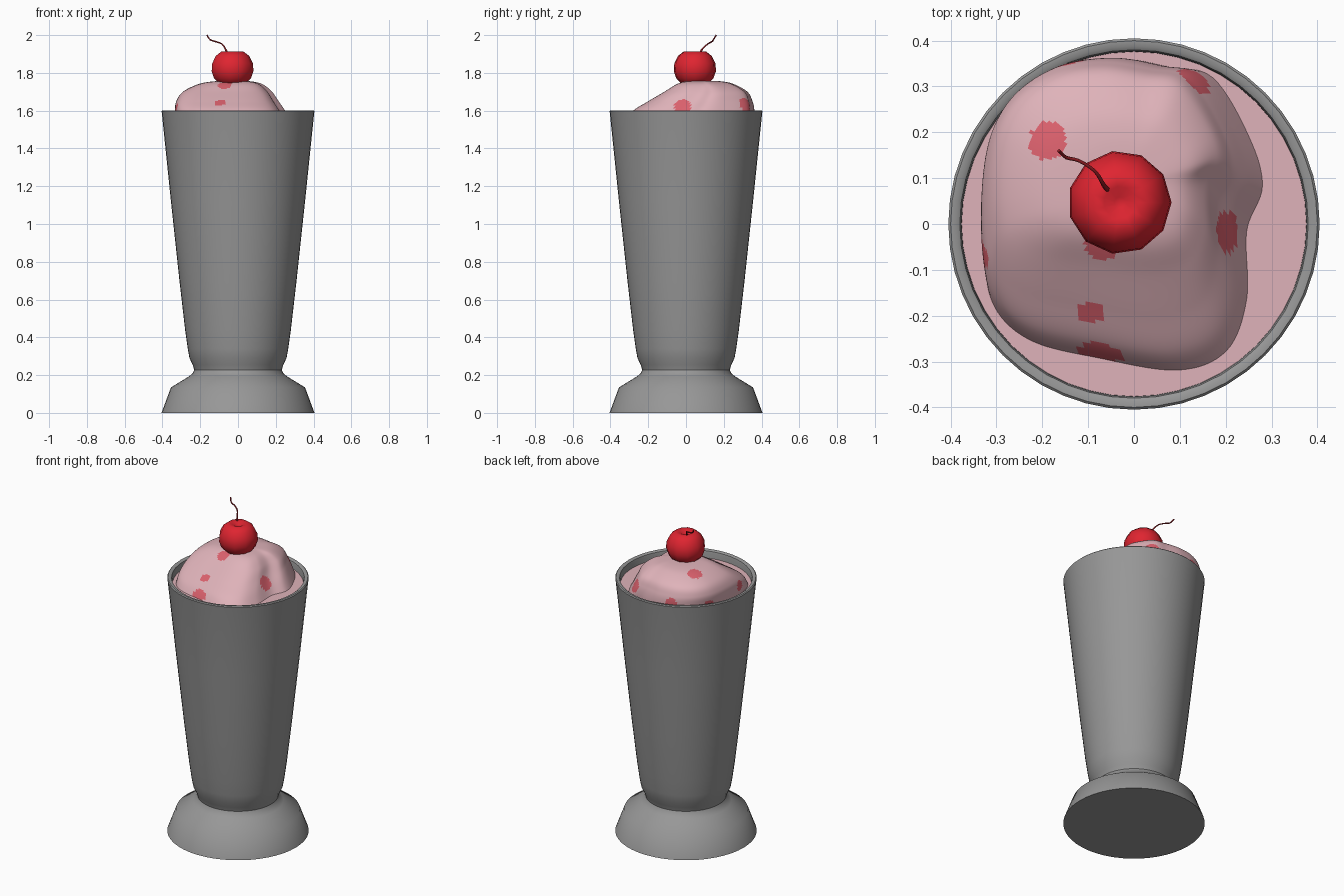
import bpy, bmesh, math
from mathutils import Vector

if "Cube" in bpy.data.objects:
    bpy.data.objects.remove(bpy.data.objects["Cube"])


def material(name, rgb):
    m = bpy.data.materials.new(name)
    m.diffuse_color = (*rgb, 1)
    m.use_nodes = True
    m.node_tree.nodes["Principled BSDF"].inputs["Base Color"].default_value = m.diffuse_color
    return m


METAL = material("grey metal", (0.31, 0.31, 0.31))
PINK = material("pink cream", (0.74, 0.45, 0.49))
SPOT = material("berry pink", (0.72, 0.12, 0.155))
RED = material("cherry red", (0.74, 0.018, 0.03))
STEM = material("dark red stem", (0.28, 0.012, 0.017))


def make(name, verts, faces, mats, angle=40):
    me = bpy.data.meshes.new(name)
    me.from_pydata(verts, [], faces)
    bm = bmesh.new()
    bm.from_mesh(me)
    bmesh.ops.recalc_face_normals(bm, faces=bm.faces)
    bm.to_mesh(me)
    bm.free()
    ob = bpy.data.objects.new(name, me)
    bpy.context.collection.objects.link(ob)
    for m in mats:
        me.materials.append(m)
    bpy.ops.object.select_all(action='DESELECT')
    ob.select_set(True)
    bpy.context.view_layer.objects.active = ob
    bpy.ops.object.shade_smooth_by_angle(angle=math.radians(angle))
    return ob


def skin(rings, cap_start=True, cap_end=True):
    """Join equal-sized point rings into a closed surface."""
    n = len(rings[0])
    verts = [p for r in rings for p in r]
    faces = [(k * n + i, k * n + (i + 1) % n, (k + 1) * n + (i + 1) % n, (k + 1) * n + i)
             for k in range(len(rings) - 1) for i in range(n)]
    if cap_start:
        faces.append(tuple(range(n))[::-1])
    if cap_end:
        faces.append(tuple(range(len(verts) - n, len(verts))))
    return verts, faces


def circle(r, z, n, cx=0, cy=0):
    return [(cx + r * math.cos(2 * math.pi * i / n), cy + r * math.sin(2 * math.pi * i / n), z)
            for i in range(n)]


def spline(pts, steps, closed):
    """Catmull-Rom curve through tuples of any length."""
    n, out = len(pts), []
    for i in range(n if closed else n - 1):
        ids = [(i + k) % n if closed else min(max(i + k, 0), n - 1) for k in (-1, 0, 1, 2)]
        a, b, c, d = (pts[j] for j in ids)
        for s in range(steps):
            t = s / steps
            out.append(tuple(0.5 * (2 * q + (r - p) * t + (2 * p - 5 * q + 4 * r - u) * t * t
                                    + (3 * q - p - 3 * r + u) * t ** 3)
                             for p, q, r, u in zip(a, b, c, d)))
    if not closed:
        out.append(pts[-1])
    return out


# Footed metal cup with a rounded rim and open top
cup = [(0.405, 0), (0.355, 0.135), (0.26, 0.193), (0.24, 0.21), (0.232, 0.228), (0.24, 0.255),
       (0.257, 0.29), (0.266, 0.34), (0.28, 0.44), (0.31, 0.70), (0.355, 1.12), (0.403, 1.585),
       (0.405, 1.597), (0.400, 1.602), (0.388, 1.602), (0.380, 1.597), (0.377, 1.585), (0.374, 1.50)]
make("cup", *skin([circle(r, z, 48) for r, z in cup], cap_end=False), [METAL])

# Milkshake surface just below the rim
make("milkshake_surface", *skin([circle(0.376, 1.53, 48), circle(0.377, 1.555, 48)]), [PINK])

# Lumpy scoop: one irregular outline squeezed through several levels
outline = [(0.29, 0.08), (0.26, 0.19), (0.18, 0.32), (0.08, 0.345), (-0.03, 0.363), (-0.15, 0.345),
           (-0.25, 0.28), (-0.31, 0.18), (-0.333, 0.05), (-0.33, -0.10), (-0.30, -0.20),
           (-0.22, -0.265), (-0.08, -0.30), (0.10, -0.328), (0.21, -0.285), (0.255, -0.17), (0.255, -0.02)]
outline = spline(outline, 8, True)
# level: z, x min, x max, y min, y max
levels = [(1.54, -0.328, 0.29, -0.33, 0.36), (1.60, -0.332, 0.25, -0.28, 0.362),
          (1.65, -0.325, 0.215, -0.20, 0.352), (1.70, -0.29, 0.18, -0.115, 0.325),
          (1.74, -0.21, 0.13, -0.05, 0.255), (1.755, -0.13, 0.07, 0.00, 0.19),
          (1.758, -0.05, -0.01, 0.06, 0.10)]
rings = []
for z, x0, x1, y0, y1 in spline(levels, 9, False):
    rings.append([(x0 + (x1 - x0) * (x + 0.333) / 0.623, y0 + (y1 - y0) * (y + 0.328) / 0.691, z)
                  for x, y in outline])
scoop = make("ice_cream_scoop", *skin(rings), [PINK, SPOT], 80)

# Berry flecks: scoop faces close to each centre
spots = [(-0.19, 0.185, 1.75, 0.042), (0.13, 0.32, 1.63, 0.042), (0.225, -0.02, 1.63, 0.045),
         (-0.09, -0.195, 1.655, 0.030), (-0.32, -0.07, 1.61, 0.030), (-0.07, -0.295, 1.58, 0.045),
         (-0.07, -0.05, 1.74, 0.035), (-0.14, 0.34, 1.60, 0.035), (-0.30, 0.20, 1.585, 0.033)]
polys = scoop.data.polygons
for x, y, z, r in spots:
    c = Vector((x, y, z))
    c = min((p.center for p in polys), key=lambda q: (q - c).length).copy()
    for p in polys:
        if (p.center - c).length < r:
            p.material_index = 1

# Cherry with a dimpled top
cherry = [(0.03, 1.728), (0.07, 1.742), (0.10, 1.772), (0.113, 1.81), (0.110, 1.85),
          (0.09, 1.89), (0.06, 1.913), (0.035, 1.910), (0.012, 1.897)]
make("cherry", *skin([circle(r, z, 11, -0.031, 0.047) for r, z in cherry]), [RED], 80)

# Bent tapering stem: x, y, z, radius
path = spline([(-0.052, 0.068, 1.89, 0.007), (-0.066, 0.085, 1.925, 0.005), (-0.085, 0.115, 1.953, 0.004),
               (-0.12, 0.138, 1.966, 0.004), (-0.148, 0.145, 1.976, 0.004), (-0.164, 0.16, 2.0, 0.004)], 3, False)
rings = []
for i, (x, y, z, r) in enumerate(path):
    t = Vector(path[min(i + 1, len(path) - 1)][:3]) - Vector(path[max(i - 1, 0)][:3])
    u = t.cross(Vector((1, 1, 0))).normalized()
    v = t.cross(u).normalized()
    rings.append([Vector((x, y, z)) + r * (u * math.cos(a) + v * math.sin(a))
                  for a in (k * math.pi / 3 for k in range(6))])
make("cherry_stem", *skin(rings), [STEM], 70)
